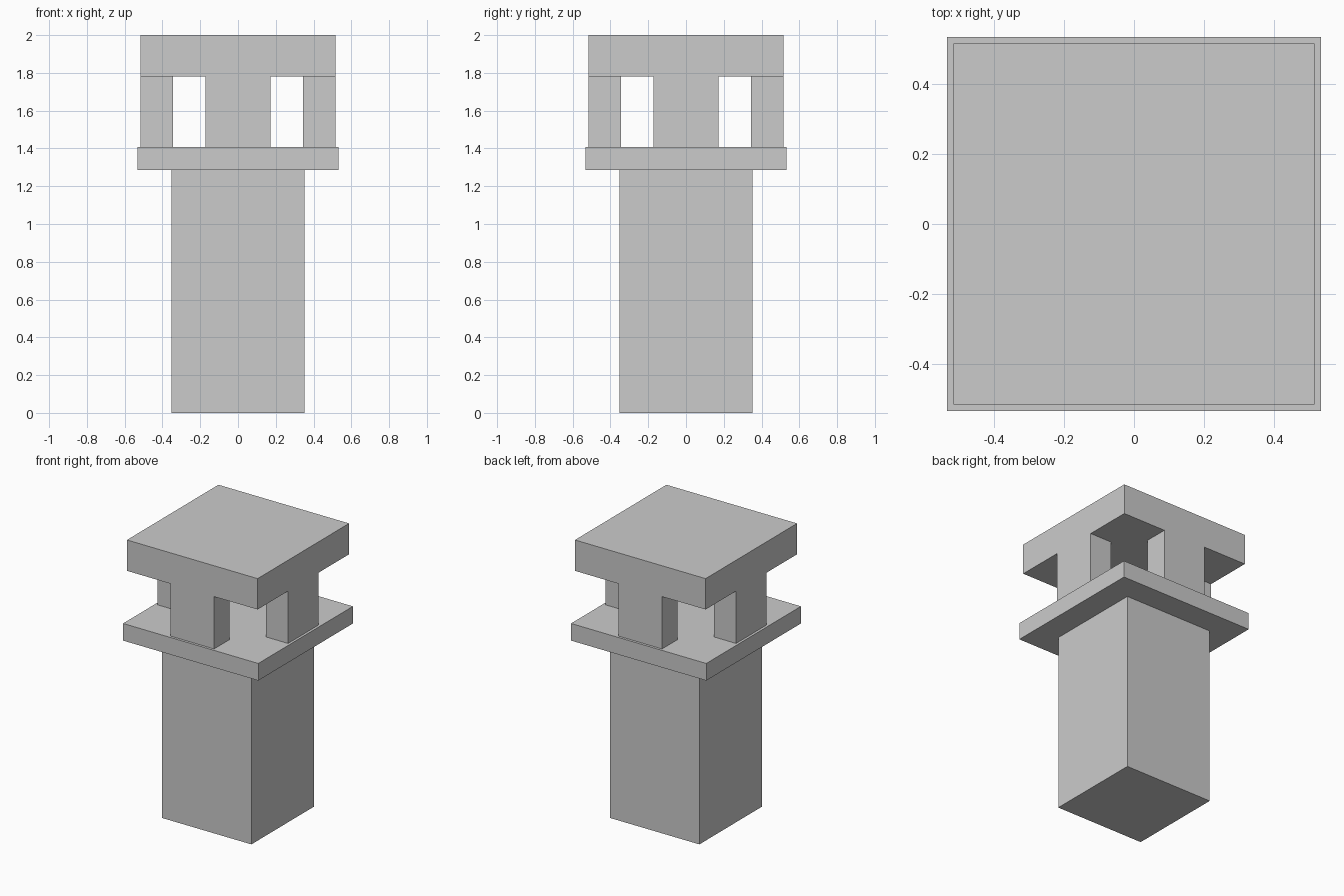
import bpy

if "Cube" in bpy.data.objects:
    bpy.data.objects.remove(bpy.data.objects["Cube"])


def box(name, cx, cy, sx, sy, z0, z1):
    bpy.ops.mesh.primitive_cube_add(size=1, location=(cx, cy, (z0 + z1) / 2))
    ob = bpy.context.object
    ob.name = name
    ob.scale = (sx, sy, z1 - z0)
    bpy.ops.object.transform_apply(location=False, rotation=False, scale=True)
    return ob


SHAFT_TOP, DECK_TOP, CAP_BOTTOM = 1.285, 1.407, 1.78
CAP = 1.03      # cap width
THICK = 0.172   # pillar depth
WIDE = 0.344    # pillar width

# Main shaft, overhanging deck and flat cap
box("shaft", 0, 0, 0.704, 0.704, 0, SHAFT_TOP)
box("deck", 0, 0, 1.066, 1.066, SHAFT_TOP, DECK_TOP)
box("cap", 0, 0, CAP, CAP, CAP_BOTTOM, 2)

# One pillar in the middle of each side, flush with the cap
offset = (CAP - THICK) / 2
for side, dx, dy in (("front", 0, -1), ("back", 0, 1), ("left", -1, 0), ("right", 1, 0)):
    sx, sy = (THICK, WIDE) if dx else (WIDE, THICK)
    box(side + "_pillar", dx * offset, dy * offset, sx, sy, DECK_TOP, CAP_BOTTOM)
